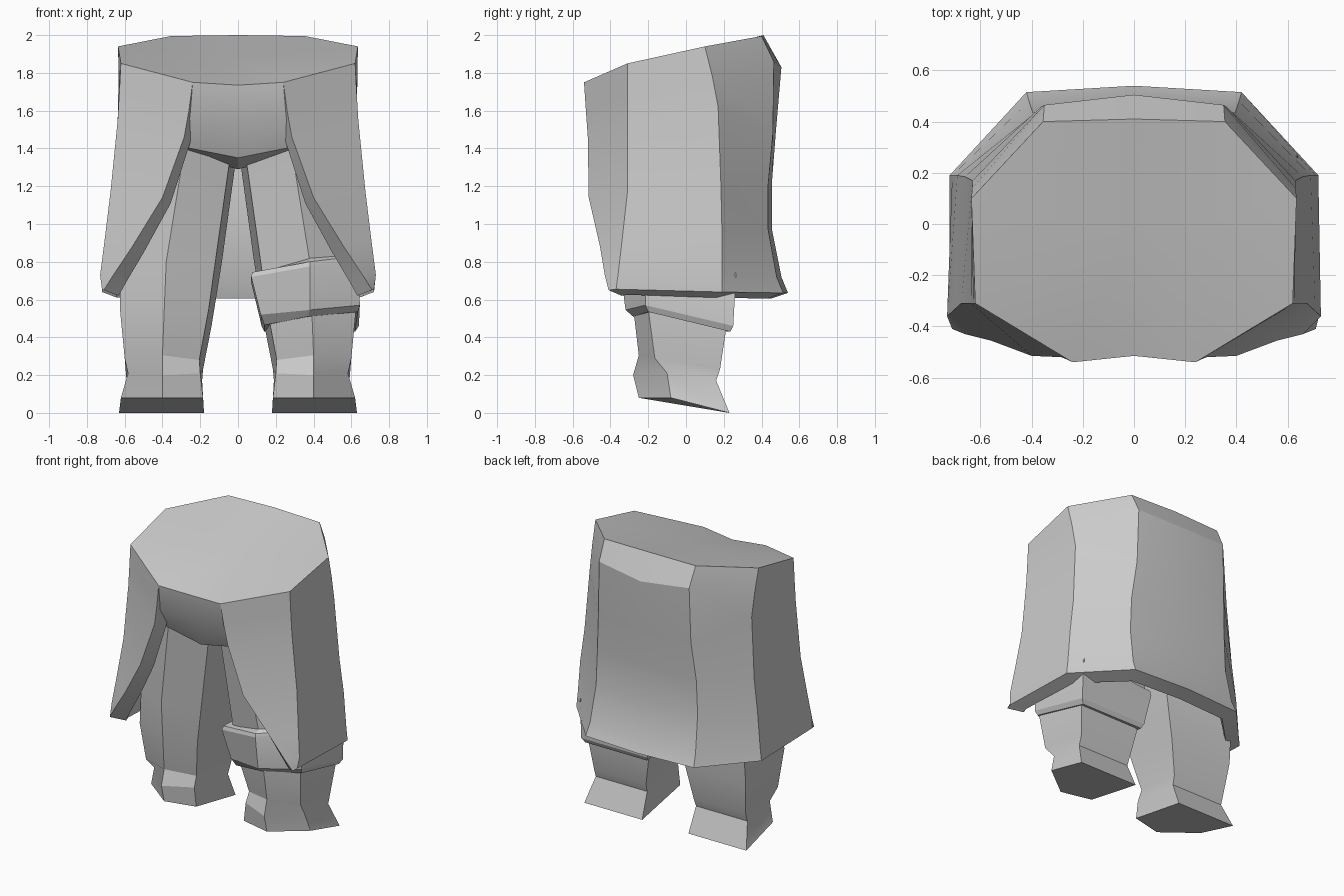
import bpy, bmesh, math

if "Cube" in bpy.data.objects:
    bpy.data.objects.remove(bpy.data.objects["Cube"])

grey = bpy.data.materials.new("plain grey")
grey.diffuse_color = (0.6, 0.6, 0.6, 1)
grey.use_nodes = True
grey.node_tree.nodes["Principled BSDF"].inputs["Base Color"].default_value = grey.diffuse_color


def build(name, verts, faces, angle=24):
    me = bpy.data.meshes.new(name)
    me.from_pydata(verts, [], faces)
    bm = bmesh.new()
    bm.from_mesh(me)
    bmesh.ops.remove_doubles(bm, verts=bm.verts, dist=0.0005)
    bmesh.ops.recalc_face_normals(bm, faces=bm.faces)
    bm.to_mesh(me)
    bm.free()
    me.materials.append(grey)
    ob = bpy.data.objects.new(name, me)
    bpy.context.collection.objects.link(ob)
    bpy.ops.object.select_all(action='DESELECT')
    ob.select_set(True)
    bpy.context.view_layer.objects.active = ob
    bpy.ops.object.shade_smooth_by_angle(angle=math.radians(angle))
    return ob


def mirrored(p):
    return (-p[0], p[1], p[2])


def loft(name, rings, side=1):
    """Closed tube through rings with equal point counts."""
    n = len(rings[0])
    verts = [(side * x, y, z) for r in rings for x, y, z in r]
    faces = [(i * n + j, i * n + (j + 1) % n, (i + 1) * n + (j + 1) % n, (i + 1) * n + j)
             for i in range(len(rings) - 1) for j in range(n)]
    last = (len(rings) - 1) * n
    faces += [tuple(range(n)), tuple(range(last, last + n))]
    return build(name, verts, faces)


# Coat: vertical seams on one side, from the front opening to the middle of the back
front_edge = [(.24, -.54, 1.75), (.26, -.53, 1.60), (.285, -.52, 1.46), (.40, -.515, 1.14),
              (.56, -.455, .88), (.66, -.43, .73), (.71, -.41, .65)]
front_corner = [(.62, -.31, 1.85), (.628, -.31, 1.70), (.637, -.31, 1.55), (.675, -.31, 1.17),
                (.708, -.34, .90), (.73, -.36, .73), (.72, -.37, .655)]
side_seam = [(.635, .10, 1.94), (.632, .14, 1.78), (.63, .17, 1.62), (.66, .185, 1.20),
             (.69, .19, .97), (.71, .19, .73), (.72, .19, .64)]
back_seam = [(.355, .40, 1.995), (.35, .465, 1.86), (.36, .46, 1.48), (.385, .435, 1.21),
             (.395, .435, .97), (.41, .48, .72), (.42, .515, .635)]
back_middle = [(0, .41, 2.0), (0, .505, 1.83), (0, .475, 1.48), (0, .455, 1.22),
               (0, .455, .97), (0, .505, .72), (0, .54, .635)]
half = [front_edge, front_corner, side_seam, back_seam, back_middle]
cols = half + [[mirrored(p) for p in c] for c in half[-2::-1]]


def lining(p):
    # cloth thickness, slightly lower at the hem
    return (p[0] * .89, p[1] * .83, p[2] - .03)


outer = [p for c in cols for p in c]
inner = [lining(p) for p in outer]
N, L = len(cols), len(front_edge)
K = N * L
faces = []
for c in range(N - 1):
    for r in range(L - 1):
        a = c * L + r
        faces.append((a, a + 1, a + L + 1, a + L))
        faces.append((K + a, K + a + L, K + a + L + 1, K + a + 1))
    h = c * L + L - 1
    faces.append((h, K + h, K + h + L, h + L))                  # hem
    t = c * L
    faces.append((t, t + L, K + t + L, K + t))                  # top rim
for c in (0, N - 1):
    for r in range(L - 1):
        a = c * L + r
        faces.append((a, a + 1, K + a + 1, K + a))              # opening edges
build("coat", outer + inner, faces)

# Waist cap: sloping top closing the coat
rim = [c[0] for c in cols] + [(0, -.515, 1.735)]
centre = (0, -.05, 1.88)
build("waist_cap", rim + [centre],
      [(i, (i + 1) % len(rim), len(rim)) for i in range(len(rim))])

# Pelvis: belly panel that tucks under between the legs
rows = [((.24, -.54, 1.75), -.515, 1.735), ((.27, -.50, 1.56), -.50, 1.56),
        ((.30, -.41, 1.41), -.41, 1.35), ((.33, -.20, 1.37), -.22, 1.29),
        ((.33, .30, 1.37), .30, 1.29), ((.33, .38, 1.70), .40, 1.70)]
pv, pf = [], []
for p, y, z in rows:
    pv += [p, (0, y, z), mirrored(p)]
for i in range(len(rows) - 1):
    for j in (0, 1):
        a = i * 3 + j
        pf.append((a, a + 1, a + 4, a + 3))
build("pelvis", pv, pf)

# Legs and feet: five-sided rings (front inner, front ridge, front outer, back outer, back inner)
leg_rings = [
    [(.045, -.26, 1.33), (.28, -.37, 1.42), (.55, -.18, 1.42), (.50, .25, 1.42), (.015, .12, 1.31)],
    [(.12, -.24, .80), (.38, -.31, .80), (.62, -.19, .80), (.61, .24, .80), (.085, .22, .80)],
    [(.155, -.23, .55), (.39, -.28, .56), (.625, -.20, .55), (.615, .215, .46), (.14, .21, .46)],
    [(.205, -.17, .28), (.40, -.25, .305), (.60, -.165, .29), (.59, .18, .23), (.185, .18, .23)],
    [(.20, -.20, .21), (.40, -.28, .20), (.582, -.10, .21), (.59, .16, .17), (.19, .16, .17)],
    [(.185, -.20, .08), (.40, -.25, .08), (.62, -.08, .08), (.63, .23, 0), (.18, .23, 0)],
]
loft("left_leg", leg_rings, -1)
loft("right_leg", leg_rings, 1)

# Cuff: rolled band around the right knee, with a rounded top and a lower lip
cuff_rings = [
    [(.12, -.22, .75), (.38, -.29, .83), (.60, -.17, .85), (.60, .22, .78), (.11, .21, .73)],
    [(.075, -.27, .745), (.38, -.345, .80), (.63, -.20, .83), (.63, .26, .76), (.075, .25, .72)],
    [(.07, -.28, .72), (.38, -.35, .775), (.64, -.21, .80), (.64, .265, .73), (.07, .255, .69)],
    [(.12, -.25, .52), (.38, -.32, .545), (.645, -.215, .57), (.64, .25, .46), (.125, .25, .46)],
    [(.14, -.22, .465), (.37, -.28, .51), (.635, -.20, .535), (.62, .235, .43), (.14, .235, .43)],
]
loft("knee_cuff", cuff_rings, 1)
